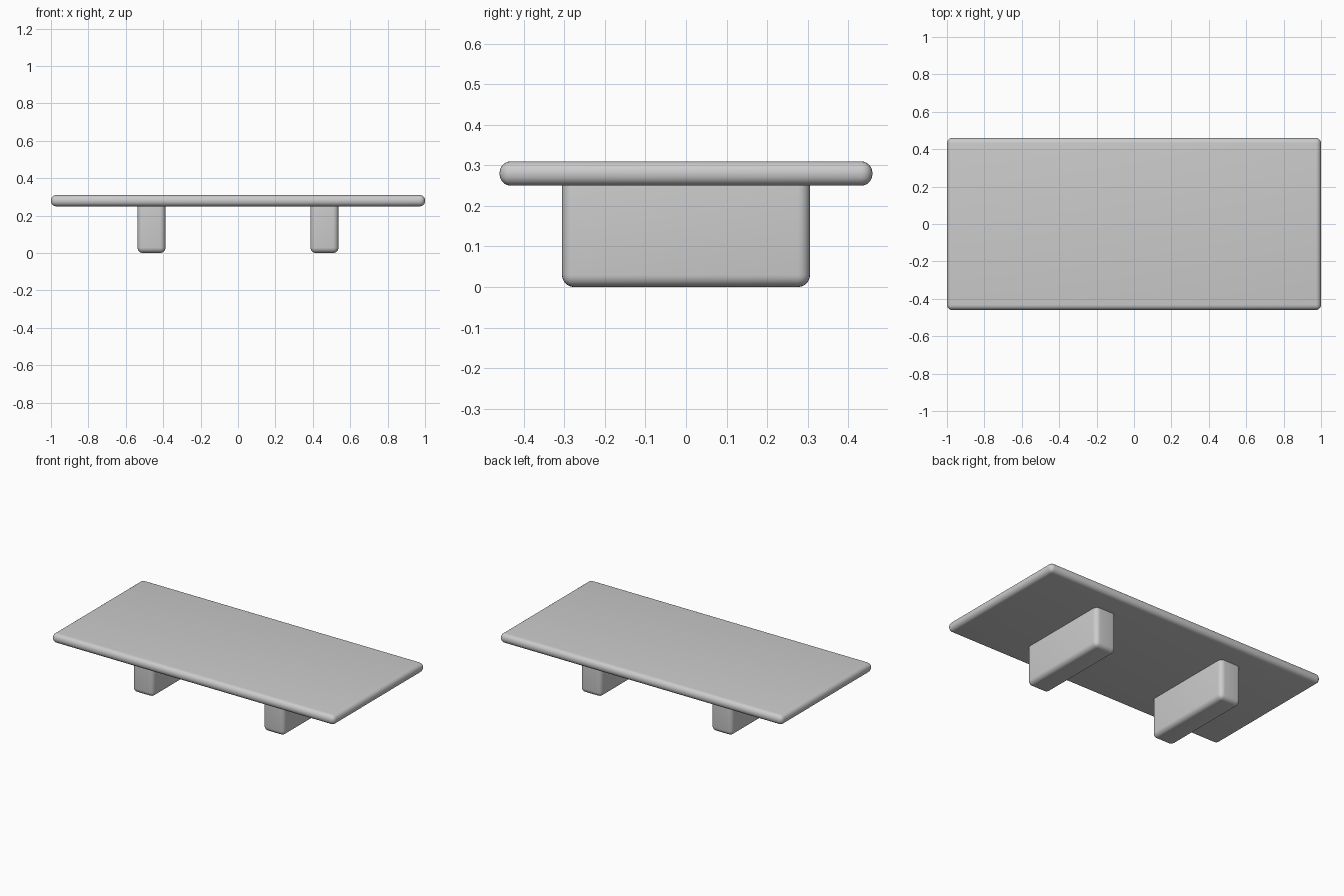
import bpy

if "Cube" in bpy.data.objects:
    bpy.data.objects.remove(bpy.data.objects["Cube"])

grey = bpy.data.materials.new("light grey")
grey.diffuse_color = (0.6, 0.6, 0.6, 1)
grey.use_nodes = True
grey.node_tree.nodes["Principled BSDF"].inputs["Base Color"].default_value = grey.diffuse_color


def rounded_box(name, lo, hi, radius):
    """Box between two corners with evenly rounded edges."""
    bpy.ops.mesh.primitive_cube_add(
        size=1, location=[(a + b) / 2 for a, b in zip(lo, hi)])
    ob = bpy.context.object
    ob.name = name
    ob.scale = [b - a for a, b in zip(lo, hi)]
    bpy.ops.object.transform_apply(location=False, rotation=False, scale=True)
    bevel = ob.modifiers.new("rounding", 'BEVEL')
    bevel.width = radius
    bevel.segments = 6
    bevel.limit_method = 'NONE'
    bpy.ops.object.modifier_apply(modifier="rounding")
    bpy.ops.object.shade_smooth_by_angle()
    ob.data.materials.append(grey)
    return ob


# Thin top with nearly half-round edges
rounded_box("table_top", (-1, -0.46, 0.25), (1, 0.46, 0.31), 0.028)

# Two block legs, their rounded upper ends sunk into the top
for side, x in (("left", -0.4625), ("right", 0.4625)):
    rounded_box(side + "_leg", (x - 0.075, -0.306, 0), (x + 0.075, 0.306, 0.29), 0.03)
